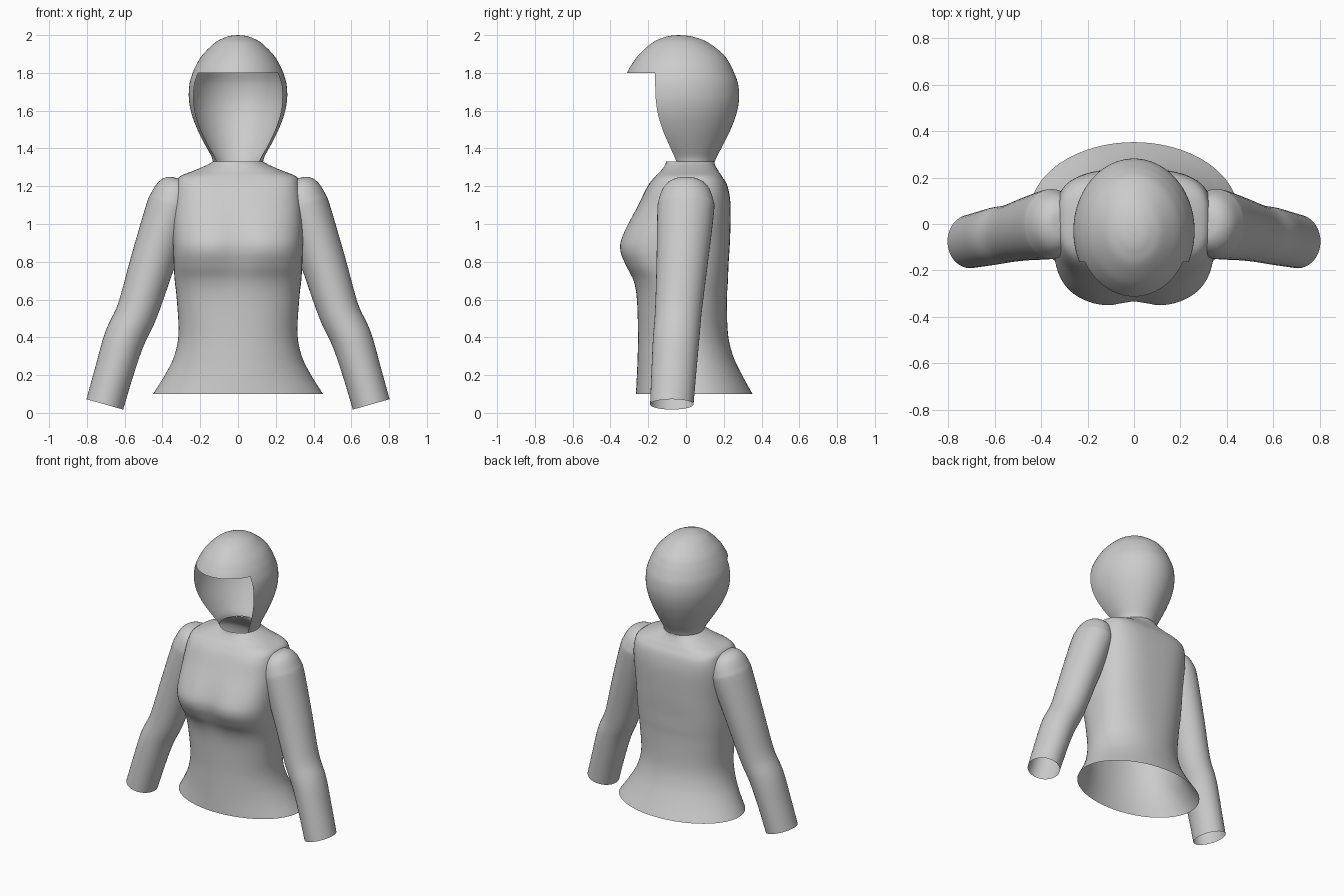
import bpy, bmesh, math
from mathutils import Vector

if "Cube" in bpy.data.objects:
    bpy.data.objects.remove(bpy.data.objects["Cube"])


def smooth_rows(rows, steps):
    """Catmull-Rom interpolation through rows of numbers."""
    rows = [Vector(r) for r in rows]
    ext = [2 * rows[0] - rows[1]] + rows + [2 * rows[-1] - rows[-2]]
    out = []
    for i in range(1, len(ext) - 2):
        a, b, c, d = ext[i - 1:i + 3]
        for s in range(steps):
            t = s / steps
            out.append(0.5 * (2 * b + (c - a) * t + (2 * a - 5 * b + 4 * c - d) * t * t
                              + (3 * b - a - 3 * c + d) * t ** 3))
    return out + [rows[-1]]


def loft(name, rings, keep=lambda r, k: True, clip_x=None, mirror=False):
    bm = bmesh.new()
    vs = [[bm.verts.new(p) for p in ring] for ring in rings]
    n = len(rings[0])
    for r in range(len(vs) - 1):
        for k in range(n):
            if keep(r, k):
                j = (k + 1) % n
                bm.faces.new((vs[r][k], vs[r][j], vs[r + 1][j], vs[r + 1][k]))
    bmesh.ops.delete(bm, geom=[v for v in bm.verts if not v.link_faces], context='VERTS')
    bmesh.ops.remove_doubles(bm, verts=bm.verts[:], dist=0.0005)
    if clip_x is not None:
        bmesh.ops.bisect_plane(bm, geom=bm.verts[:] + bm.edges[:] + bm.faces[:],
                               plane_co=(clip_x, 0, 0), plane_no=(1, 0, 0), clear_inner=True)
    bmesh.ops.recalc_face_normals(bm, faces=bm.faces[:])
    me = bpy.data.meshes.new(name)
    bm.to_mesh(me)
    bm.free()
    ob = bpy.data.objects.new(name, me)
    bpy.context.collection.objects.link(ob)
    if mirror:
        ob.modifiers.new("mirror", 'MIRROR')
    bpy.ops.object.select_all(action='DESELECT')
    ob.select_set(True)
    bpy.context.view_layer.objects.active = ob
    bpy.ops.object.shade_smooth_by_angle(angle=math.radians(50))
    return ob


# Jacket body: z, half width, front y, back y, squareness, chest dip
body = smooth_rows([
    (0.10, .45, -.265, .352, 2.0, 0), (0.20, .387, -.26, .297, 2.0, 0),
    (0.30, .338, -.256, .25, 2.1, 0), (0.42, .315, -.254, .222, 2.2, 0),
    (0.60, .324, -.26, .217, 2.4, 0), (0.70, .335, -.282, .222, 2.5, .02),
    (0.78, .34, -.325, .225, 2.7, .05), (0.86, .343, -.356, .23, 2.8, .07),
    (0.94, .346, -.342, .234, 2.8, .06), (1.10, .343, -.255, .236, 3.0, .01),
    (1.20, .328, -.203, .22, 3.4, 0), (1.25, .31, -.165, .192, 3.2, 0),
    (1.28, .24, -.135, .172, 2.6, 0), (1.31, .17, -.112, .155, 2.2, 0),
    (1.33, .133, -.105, .15, 2.0, 0)], 5)


def body_ring(row, n=80):
    z, w, f, b, p, dip = row
    c = (f + b) / 2
    pts = []
    for k in range(n):
        a = 2 * math.pi * k / n
        ca, sa = math.cos(a), math.sin(a)
        x = w * math.copysign(abs(ca) ** (2 / p), ca)
        y = c + (b - f) / 2 * math.copysign(abs(sa) ** (2 / p), sa)
        if sa < 0:
            y *= 1 - dip * math.exp(-(x / .08) ** 2)
        pts.append((x, y, z))
    return pts


loft("jacket_body", [body_ring(r) for r in body])

# Hood: z, half width, front y, back y, y of the face opening edge
STEPS, LOWER = 5, 7
hood = smooth_rows([
    (1.33, .133, -.11, .152, -.05), (1.36, .142, -.145, .165, -.063),
    (1.42, .175, -.21, .197, -.09), (1.50, .215, -.28, .236, -.124),
    (1.58, .245, -.325, .266, -.148), (1.66, .26, -.34, .281, -.16),
    (1.74, .257, -.333, .276, -.163), (1.80, .24, -.312, .255, -.163),
    (1.85, .217, -.284, .231, -.15), (1.90, .184, -.246, .196, -.13),
    (1.96, .122, -.178, .118, -.1), (1.985, .076, -.125, .06, -.07),
    (1.996, .04, -.085, .012, -.055), (2.0, 0, -.04, -.04, -.04)], STEPS)
BACK, FRONT = 56, 28


def hood_ring(row):
    z, w, f, b, edge = row
    c, d = (f + b) / 2, (b - f) / 2
    a0 = math.asin(max(-.9, min(.9, (edge - c) / d))) if d > 1e-5 else 0
    angs = [a0 + (math.pi - 2 * a0) * k / BACK for k in range(BACK)]
    angs += [math.pi - a0 + (math.pi + 2 * a0) * k / FRONT for k in range(FRONT)]
    return [(w * math.cos(a), c + d * math.sin(a), z) for a in angs]


loft("hood", [hood_ring(r) for r in hood],
     keep=lambda r, k: k < BACK or r >= LOWER * STEPS)

# Sleeves: x, y, z of the centre line, radius across, radius in depth
sleeve = smooth_rows([
    (.309, 0, 1.24, 0, 0), (.312, 0, 1.231, .06, .07), (.325, 0, 1.193, .10, .118),
    (.346, 0, 1.127, .12, .145), (.368, -.002, 1.06, .125, .15),
    (.453, -.02, .794, .118, .136), (.533, -.04, .54, .109, .124),
    (.60, -.052, .395, .108, .123), (.655, -.064, .22, .103, .119),
    (.705, -.075, .045, .101, .115)], 5)


def sleeve_ring(i, n=40):
    x, y, z, rw, rd = sleeve[i]
    p, q = sleeve[max(i - 2, 0)], sleeve[min(i + 2, len(sleeve) - 1)]
    t = Vector((q[0] - p[0], q[2] - p[2])).normalized()
    if i < 20:
        t = Vector((.31, -.95))
    return [(x - t[1] * rw * math.cos(a), y + rd * math.sin(a), z + t[0] * rw * math.cos(a))
            for a in (2 * math.pi * k / n for k in range(n))]


loft("sleeves", [sleeve_ring(i) for i in range(len(sleeve))], clip_x=.28, mirror=True)
